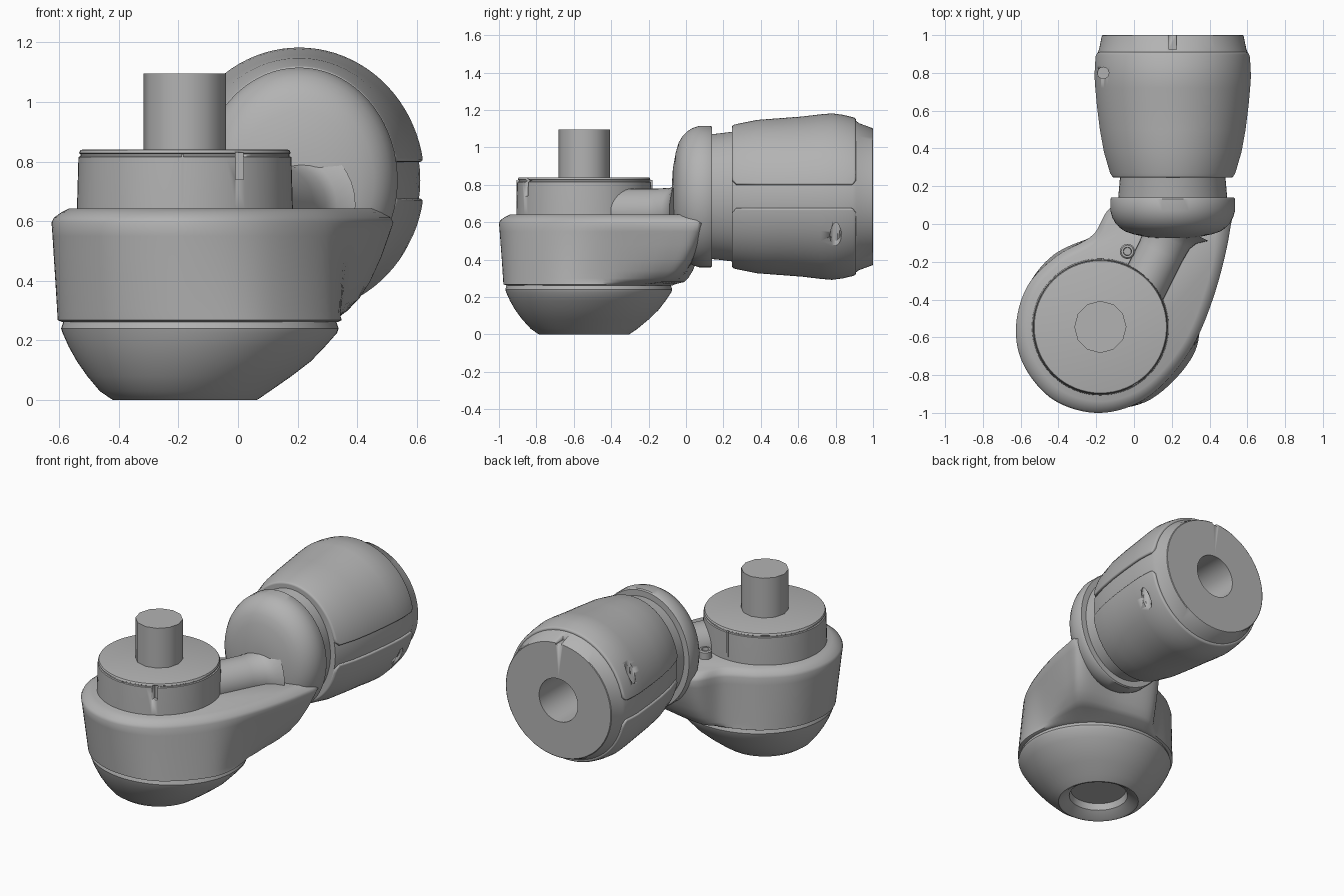
import bpy
import bmesh
from math import asin, atan2, cos, pi, radians, sin
from mathutils import Vector

cube = bpy.data.objects.get("Cube")
if cube:
    bpy.data.objects.remove(cube, do_unlink=True)

grey = bpy.data.materials.new("plain grey")
grey.use_nodes = True
grey.diffuse_color = (0.45, 0.45, 0.45, 1)
grey.node_tree.nodes["Principled BSDF"].inputs["Base Color"].default_value = grey.diffuse_color

GRIP_X, GRIP_Z = 0.205, 0.737
CAP_X, CAP_Y = -0.178, -0.545


def loft(name, rings, angle=35):
    """Skin a list of equal closed rings and close both ends."""
    bm = bmesh.new()
    loops = [[bm.verts.new(p) for p in ring] for ring in rings]
    for a, b in zip(loops, loops[1:]):
        for i in range(len(a)):
            j = (i + 1) % len(a)
            bm.faces.new((a[i], a[j], b[j], b[i]))
    bm.faces.new(loops[0])
    bm.faces.new(loops[-1])
    bmesh.ops.recalc_face_normals(bm, faces=bm.faces)
    mesh = bpy.data.meshes.new(name)
    bm.to_mesh(mesh)
    bm.free()
    mesh.materials.append(grey)
    mesh.shade_smooth()
    mesh.set_sharp_from_angle(angle=radians(angle))
    obj = bpy.data.objects.new(name, mesh)
    bpy.context.collection.objects.link(obj)
    return obj


def turned(name, x, y, profile, n=64):
    """Upright turned part from (radius, z) pairs."""
    return loft(name, [[(x + r * cos(2 * pi * i / n), y + r * sin(2 * pi * i / n), z)
                        for i in range(n)] for r, z in profile])


def along_y(name, profile, n=72):
    """Oval part along the grip axis from (y, rx, rz)."""
    return loft(name, [[(GRIP_X + rx * cos(2 * pi * i / n), y, GRIP_Z + rz * sin(2 * pi * i / n))
                        for i in range(n)] for y, rx, rz in profile])


def spline(points, steps=8):
    """Closed smooth curve through the points."""
    out, n = [], len(points)
    for i in range(n):
        a, b, c, d = (Vector(points[(i + k) % n]) for k in (-1, 0, 1, 2))
        for s in range(steps):
            t = s / steps
            out.append(b + (c - a) * t / 2 + (2 * a - 5 * b + 4 * c - d) * t * t / 2
                       + (3 * b - a - 3 * c + d) * t ** 3 / 2)
    return out


def cut(obj, cutter):
    cutter.hide_render = True
    cutter.display_type = 'WIRE'
    cutter.hide_set(True)
    mod = obj.modifiers.new("cut", 'BOOLEAN')
    mod.operation = 'DIFFERENCE'
    mod.solver = 'EXACT'
    mod.object = cutter


def box(name, centre, size):
    x, y, z = centre
    a, b, c = (s / 2 for s in size)
    corners = ((-a, -b), (a, -b), (a, b), (-a, b))
    return loft(name, [[(x + u, y + v, z + w) for u, v in corners] for w in (-c, c)])


# Lower bowl, with a chamfered recess underneath
bowl = []
for z, r, t in ((0.08, 0.165, 0), (0.04, 0.175, 0), (0.004, 0.225, 0), (0, 0.24, 0),
                (0.006, 0.25, 0), (0.03, 0.285, 0), (0.08, 0.342, 0.3), (0.13, 0.392, 0.6),
                (0.18, 0.43, 0.8), (0.225, 0.46, 1), (0.24, 0.465, 1), (0.27, 0.455, 1)):
    cx, cy = CAP_X + 0.05 * t, CAP_Y + 0.025 * t
    bowl.append([(cx + r * cos(2 * pi * i / 72), cy + r * (1 - 0.04 * t) * sin(2 * pi * i / 72), z)
                 for i in range(72)])
loft("lower_bowl", bowl)

# Main body: a round outline growing upward into a comma shape
OUTLINE = [(-0.175, -1.0), (-0.42, -0.935), (-0.58, -0.755), (-0.625, -0.55), (-0.565, -0.33),
           (-0.41, -0.17), (-0.22, -0.06), (-0.1, 0.1), (0.2, 0.1), (0.49, 0.1),
           (0.505, -0.05), (0.42, -0.39), (0.29, -0.68), (0.075, -0.915)]


def outline(t, scale=1):
    points = []
    for x, y in OUTLINE:
        ang = atan2(y + 0.52, x + 0.127)
        low = Vector((-0.127 + 0.478 * cos(ang), -0.52 + 0.457 * sin(ang)))
        grow = t ** 0.35 if y > -0.1 else t
        points.append(low.lerp(Vector((x, y)), grow))
    mid = Vector((-0.1, -0.45))
    return [mid + (p - mid) * scale for p in spline(points)]


body = []
for z, t, scale in ((0.262, 0, 0.97), (0.268, 0, 1), (0.28, 0.04, 1), (0.30, 0.1, 1), (0.34, 0.22, 1),
                    (0.40, 0.4, 1), (0.48, 0.64, 1), (0.55, 0.85, 1), (0.595, 1, 1),
                    (0.612, 1, 0.985), (0.63, 1, 0.935), (0.642, 1, 0.89)):
    body.append([(p.x, p.y, z) for p in outline(t, scale)])
loft("main_body", body, 50)

# Round cap, its notch and the drive peg
cap = turned("top_cap", CAP_X, CAP_Y, ((0.362, 0.6), (0.362, 0.64), (0.357, 0.815), (0.35, 0.818),
                                      (0.35, 0.825), (0.355, 0.828), (0.35, 0.838), (0.343, 0.84)))
cut(cap, box("cap_notch_cutter", (0.005, -0.86, 0.785), (0.028, 0.06, 0.09)))
turned("drive_peg", CAP_X, CAP_Y, ((0.138, 0.8), (0.138, 1.095)), 12)
box("cap_seam", (-0.186, -0.903, 0.735), (0.006, 0.006, 0.18))
box("cap_back_tab", (-0.165, -0.189, 0.735), (0.012, 0.02, 0.18))

# Small screw beside the cap
turned("screw", -0.035, -0.145, ((0.04, 0.6), (0.04, 0.685), (0.033, 0.692), (0.022, 0.692),
                                 (0.02, 0.665)), 20)

# Rounded rib joining the cap to the collar
rib = []
start, end = Vector((0.03, -0.37, 0.655)), Vector((0.215, 0.0, 0.655))
side = (end - start).cross(Vector((0, 0, 1))).normalized()
for t, r in ((0, 0.125), (0.6, 0.125), (0.8, 0.13), (0.9, 0.15), (1, 0.2)):
    c = start.lerp(end, t)
    rib.append([c + side * r * cos(2 * pi * i / 32) + Vector((0, 0, r * sin(2 * pi * i / 32)))
                for i in range(32)])
loft("joining_rib", rib)

# Domed collar and the neck behind it
dome = [(y, 0.33 * s, 0.378 * s) for y, s in (
    (-0.075, 0.2), (-0.07, 0.4), (-0.055, 0.62), (-0.04, 0.76), (-0.02, 0.85), (0.005, 0.92),
    (0.035, 0.97), (0.07, 1), (0.132, 1), (0.14, 0.985))]
along_y("collar", dome)
along_y("neck", ((0.12, 0.29, 0.332), (0.18, 0.285, 0.338), (0.26, 0.278, 0.348)))

# Grip core with a tapered tip and a socket bored in its end
SHELL = ((0.245, 0.328, 0.38), (0.27, 0.338, 0.388), (0.38, 0.37, 0.41), (0.5, 0.392, 0.419),
         (0.62, 0.407, 0.428), (0.72, 0.416, 0.44), (0.78, 0.42, 0.445), (0.84, 0.418, 0.437),
         (0.89, 0.414, 0.425), (0.91, 0.41, 0.418))
core = along_y("grip_core", [(y, rx - 0.014, rz - 0.014) for y, rx, rz in SHELL]
               + [(0.925, 0.39, 0.393), (0.997, 0.375, 0.367), (1, 0.371, 0.363),
                  (1, 0.137, 0.137), (0.65, 0.137, 0.137)])
cut(core, box("tip_notch_cutter", (0.205, 0.97, 1.12), (0.04, 0.09, 0.06)))


# Upper and lower grip shells, leaving a slot along each side
def shell(name, sign, n=40):
    rings = []
    for k, (y, rx, rz) in enumerate(SHELL):
        gap = 0.09 if k in (0, len(SHELL) - 1) else 0.063
        first = asin(gap / rz)
        angles = [first + (pi - 2 * first) * i / n for i in range(n + 1)]
        ring = [(rx, rz, a) for a in angles] + [(rx - 0.03, rz - 0.03, a) for a in reversed(angles)]
        rings.append([(GRIP_X + u * cos(a), y, GRIP_Z + sign * v * sin(a)) for u, v, a in ring])
    obj = loft(name, rings, 180)
    bevel = obj.modifiers.new("rounded edges", 'BEVEL')
    bevel.limit_method = 'ANGLE'
    bevel.angle_limit = radians(50)
    bevel.width = 0.01
    bevel.segments = 3
    bevel.harden_normals = True
    return obj


# Each shell has one upright drilled hole, on opposite sides
for name, sign in (("upper", 1), ("lower", -1)):
    part = shell(name + "_grip_shell", sign)
    z = GRIP_Z + sign * 0.23
    drill = turned(name + "_hole_cutter", GRIP_X - sign * 0.368, 0.8,
                   ((0.03, z - 0.12), (0.03, z + 0.12)), 20)
    cut(part, drill)
    cut(core, drill)
